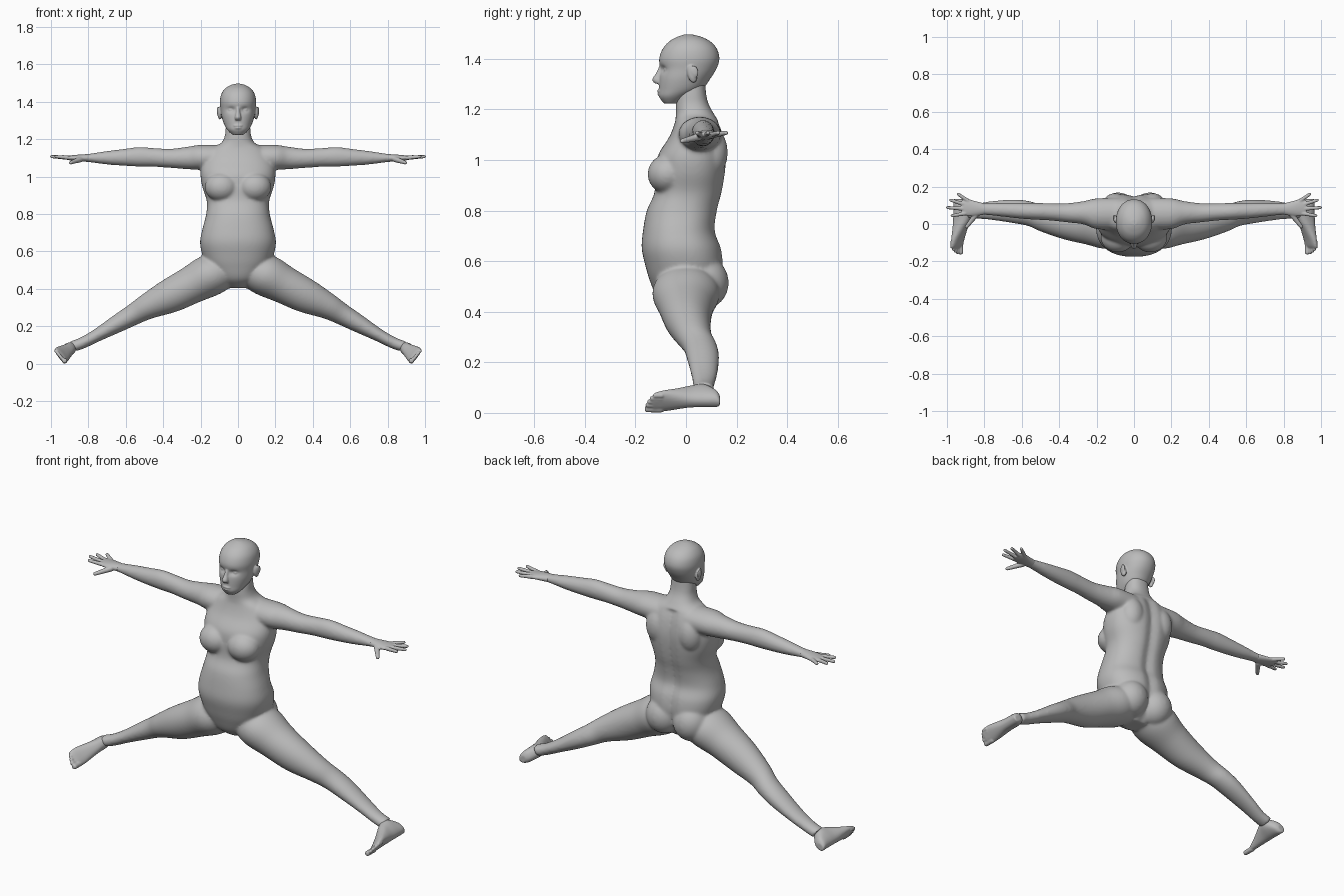
import bpy, bmesh, math
from mathutils import Vector, Matrix

if "Cube" in bpy.data.objects:
    bpy.data.objects.remove(bpy.data.objects["Cube"], do_unlink=True)

skin = bpy.data.materials.new("plain_grey")
skin.use_nodes = True
GREY = (0.5, 0.5, 0.5, 1)
skin.diffuse_color = GREY
skin.node_tree.nodes["Principled BSDF"].inputs["Base Color"].default_value = GREY

X, Y, Z = Vector((1, 0, 0)), Vector((0, 1, 0)), Vector((0, 0, 1))


def smooth_rows(rows, steps=5):
    """Catmull-Rom interpolation through the section rows."""
    out = []
    for i in range(len(rows) - 1):
        quad = [rows[max(i - 1, 0)], rows[i], rows[i + 1], rows[min(i + 2, len(rows) - 1)]]
        for k in range(steps):
            t = k / steps
            out.append([0.5 * (2 * b + (c - a) * t + (2 * a - 5 * b + 4 * c - d) * t * t
                               + (3 * b - a - 3 * c + d) * t ** 3) for a, b, c, d in zip(*quad)])
    out.append(rows[-1])
    return out


def loft(bm, rows, u, v, side=1, power=2.0, count=40):
    """Skin rings of (x, y, z, radius along u, radius along v)."""
    flip = Vector((side, 1, 1))
    rings = []
    for x, y, z, ru, rv in smooth_rows(rows):
        ring = []
        for k in range(count):
            c, s = math.cos(math.tau * k / count), math.sin(math.tau * k / count)
            c = math.copysign(abs(c) ** (2 / power), c)
            s = math.copysign(abs(s) ** (2 / power), s)
            ring.append(bm.verts.new((Vector((x, y, z)) + u * ru * c + v * rv * s) * flip))
        rings.append(ring)
    for a, b in zip(rings, rings[1:]):
        for k in range(count):
            j = (k + 1) % count
            bm.faces.new((a[k], a[j], b[j], b[k]))
    bm.faces.new(rings[0])
    bm.faces.new(rings[-1])
    return [vert for ring in rings for vert in ring]


def ball(bm, centre, radii, side=1, tilt=0.0):
    place = Matrix.Translation(Vector(centre) * Vector((side, 1, 1)))
    place = place @ Matrix.Rotation(tilt, 4, 'X') @ Matrix.Diagonal((*radii, 1))
    bmesh.ops.create_uvsphere(bm, u_segments=32, v_segments=20, radius=1, matrix=place)


def digit(bm, start, end, r0, r1, side):
    """Rounded finger or toe."""
    start, end = Vector(start), Vector(end)
    axis = (end - start).normalized()
    u = axis.cross(Z).normalized()
    rows = []
    for t, k in ((0, .7), (.1, 1), (.5, 1), (.9, 1), (.97, .75), (1, .3)):
        r = (r0 + (r1 - r0) * t) * k
        rows.append((*start.lerp(end, t), r, r))
    loft(bm, rows, u, axis.cross(u), side, count=16)


def finish(name, bm, voxel, rounds):
    """Fuse the overlapping volumes into one smooth surface."""
    bmesh.ops.recalc_face_normals(bm, faces=bm.faces[:])
    mesh = bpy.data.meshes.new(name)
    bm.to_mesh(mesh)
    bm.free()
    mesh.materials.append(skin)
    obj = bpy.data.objects.new(name, mesh)
    bpy.context.scene.collection.objects.link(obj)
    fuse = obj.modifiers.new("fuse", 'REMESH')
    fuse.mode = 'VOXEL'
    fuse.voxel_size = voxel
    fuse.use_smooth_shade = True
    soften = obj.modifiers.new("soften", 'SMOOTH')
    soften.factor = 0.5
    soften.iterations = rounds


def sections(table):
    """Turn (z, half width, front y, back y) into loft rows."""
    return [(0, (f + b) / 2, z, w, (b - f) / 2) for z, w, f, b in table]


# Torso and neck
body = bmesh.new()
torso = loft(body, sections([
    (.405, .05, -.05, .07), (.45, .11, -.11, .11), (.52, .165, -.142, .14),
    (.58, .19, -.16, .15), (.65, .203, -.175, .142), (.72, .19, -.17, .118),
    (.8, .17, -.155, .127), (.87, .167, -.125, .145), (.95, .192, -.12, .158),
    (1.02, .2, -.11, .162), (1.09, .185, -.067, .152), (1.145, .15, -.045, .133),
    (1.18, .09, -.04, .112), (1.22, .07, -.04, .09), (1.26, .066, -.035, .08),
    (1.32, .06, -.02, .075)]), X, Y, power=2.3, count=64)
# Spine groove
for vert in torso:
    if vert.co.y > 0 and vert.co.z < 1.15:
        vert.co.y -= .016 * math.exp(-(vert.co.x / .03) ** 2)

LEG_UP = Vector((.51, 0, .86))
for side in (1, -1):
    # Chest, shoulder blades and buttocks
    ball(body, (.088, -.072, .945), (.09, .08, .078), side, .25)
    ball(body, (.1, .1, 1.03), (.07, .065, .1), side)
    ball(body, (.085, .07, .515), (.098, .099, .105), side)
    # Arms
    loft(body, [(.08, .055, 1.1, .07, .085), (.2, .055, 1.103, .067, .082),
                (.27, .06, 1.1, .06, .062), (.36, .06, 1.098, .051, .051),
                (.45, .065, 1.103, .05, .046), (.53, .068, 1.106, .052, .045),
                (.62, .072, 1.103, .044, .042), (.7, .076, 1.101, .036, .037),
                (.8, .08, 1.1, .022, .031), (.84, .081, 1.1, .019, .034)], Z, Y, side)
    # Legs
    loft(body, [(.04, 0, .52, .09, .1), (.144, 0, .475, .112, .133),
                (.25, 0, .42, .101, .11), (.371, .008, .358, .091, .09),
                (.49, .03, .302, .068, .072), (.56, .055, .262, .057, .067),
                (.636, .067, .219, .049, .064), (.75, .072, .154, .035, .052),
                (.83, .07, .112, .031, .042), (.885, .07, .092, .031, .042)], LEG_UP, Y, side)
finish("body", body, .007, 12)

# Head with eye sockets
head = bmesh.new()
skull = loft(head, sections([
    (1.224, .03, -.088, -.03), (1.25, .056, -.106, .01), (1.28, .074, -.107, .065),
    (1.32, .087, -.106, .095), (1.36, .093, -.102, .12), (1.4, .097, -.106, .132),
    (1.44, .09, -.092, .122), (1.47, .07, -.065, .095), (1.488, .043, -.032, .058),
    (1.497, .015, -.005, .022)]), X, Y, power=2.1, count=72)
for vert in skull:
    if vert.co.y < 0:
        dx, dz = (abs(vert.co.x) - .036) / .02, (vert.co.z - 1.358) / .013
        vert.co.y += .014 * math.exp(-dx * dx - dz * dz)
# Nose and lips
loft(head, [(0, -.093, 1.38, .008, .009), (0, -.104, 1.345, .011, .014),
            (0, -.113, 1.318, .017, .021), (0, -.106, 1.302, .016, .016)], X, Y, count=20)
ball(head, (0, -.1, 1.273), (.026, .014, .007))
ball(head, (0, -.1, 1.26), (.022, .013, .007))
for side in (1, -1):
    # Eyes and ears
    ball(head, (.036, -.074, 1.357), (.017, .014, .009), side)
    ball(head, (.097, .025, 1.34), (.013, .019, .035), side, .2)
    ball(head, (.107, .033, 1.35), (.006, .016, .024), side, .2)
finish("head", head, .004, 4)

# Foot directions: sole points out along the shin, big toe is lowest
SOLE, OUTER = Vector((.8, 0, -.6)), Vector((.6, 0, .8))


def on_foot(y, across, height):
    return Vector((.96, y, .035)) + OUTER * across - SOLE * height


for side, prefix in ((1, "left"), (-1, "right")):
    # Hand
    hand = bmesh.new()
    loft(hand, [(.8, .08, 1.1, .021, .03), (.85, .083, 1.1, .018, .04),
                (.89, .088, 1.1, .014, .045), (.92, .09, 1.101, .009, .036)], Z, Y, side)
    for base, tip in (((.895, .058), (.98, .043)), ((.9, .081), (1.005, .088)),
                      ((.9, .103), (.988, .13)), ((.88, .118), (.945, .163))):
        digit(hand, (*base, 1.1), (*tip, 1.108), .0115, .008, side)
    digit(hand, (.835, .062, 1.095), (.9, -.022, 1.073), .016, .009, side)
    finish(prefix + "_hand", hand, .0035, 3)

    # Foot
    foot = bmesh.new()
    loft(foot, [(*on_foot(y, 0, h / 2), h / 2, w) for y, h, w in (
        (.134, .045, .016), (.118, .072, .03), (.07, .112, .035), (.02, .1, .036),
        (-.03, .072, .042), (-.08, .046, .048), (-.115, .03, .046), (-.13, .02, .04))],
        SOLE, OUTER, side, power=2.3)
    for across, tip, r in ((-.035, -.163, .015), (-.013, -.16, .0105), (.004, -.153, .01),
                           (.02, -.143, .0095), (.035, -.13, .009)):
        digit(foot, on_foot(-.09, across, r), on_foot(tip, across, r), r, r * .9, side)
    finish(prefix + "_foot", foot, .004, 4)
